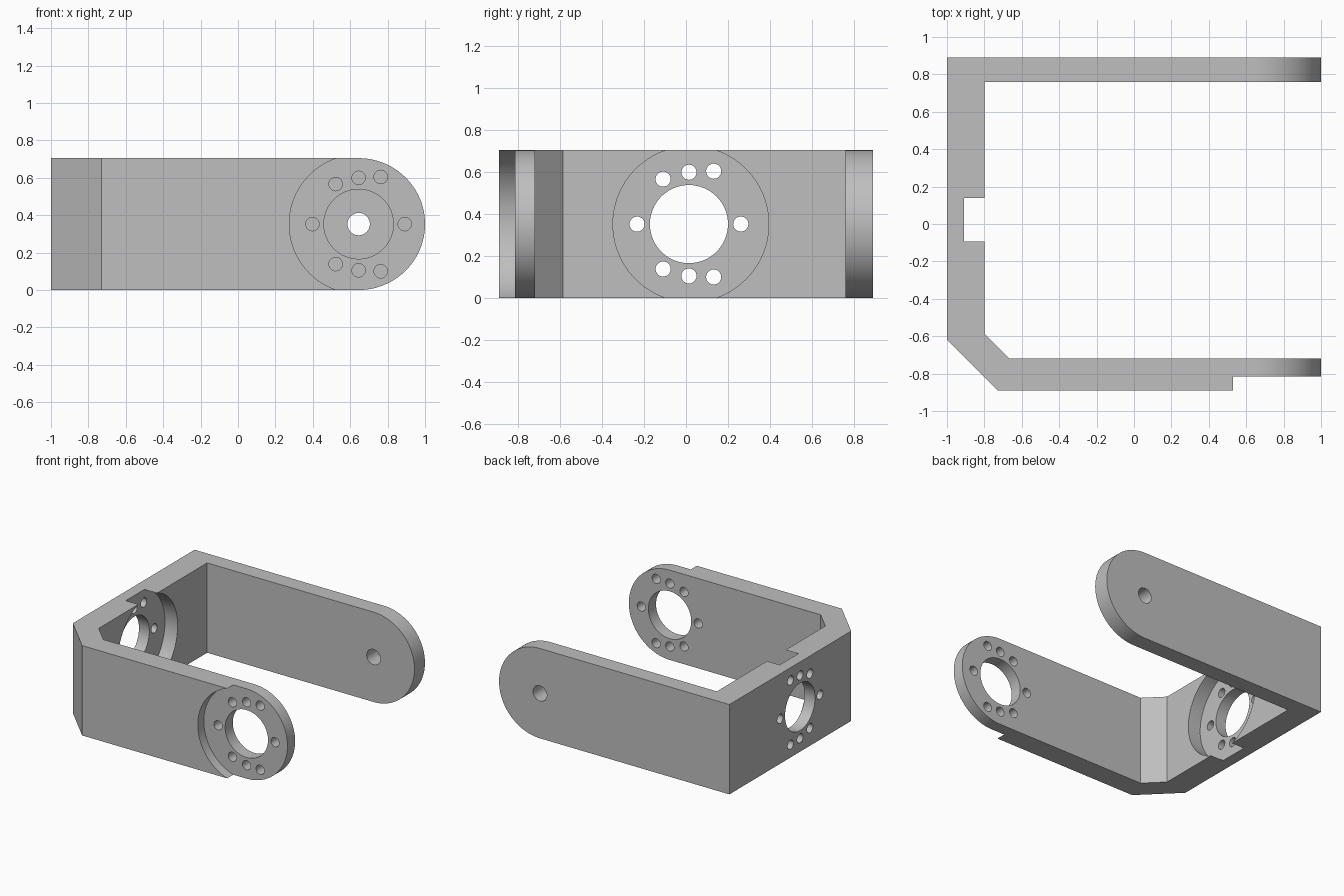
import bpy
import math
from mathutils import Vector

cube = bpy.data.objects.get("Cube")
if cube:
    bpy.data.objects.remove(cube, do_unlink=True)

HEIGHT = 0.705
MID = HEIGHT / 2
PIVOT_X = 0.645       # centre of the rounded arm ends
WALL_Y = 0.014        # centre of the side wall's hole pattern


def prism(name, points, direction):
    """Solid made by sweeping a flat outline along a vector."""
    n = len(points)
    start = [Vector(p) for p in points]
    verts = start + [p + Vector(direction) for p in start]
    faces = [list(range(n))[::-1], list(range(n, 2 * n))]
    faces += [[i, (i + 1) % n, n + (i + 1) % n, n + i] for i in range(n)]
    mesh = bpy.data.meshes.new(name)
    mesh.from_pydata(verts, [], faces)
    obj = bpy.data.objects.new(name, mesh)
    bpy.context.collection.objects.link(obj)
    # consistent outward normals
    bpy.context.view_layer.objects.active = obj
    bpy.ops.object.select_all(action='DESELECT')
    obj.select_set(True)
    bpy.ops.object.mode_set(mode='EDIT')
    bpy.ops.mesh.select_all(action='SELECT')
    bpy.ops.mesh.normals_make_consistent(inside=False)
    bpy.ops.object.mode_set(mode='OBJECT')
    return obj


def cylinder(axis, u, z, low, high, radius, sides=32):
    """Cylinder cutter along x or y, centred at u on the other axis."""
    ring = []
    for i in range(sides):
        a = math.tau * i / sides
        du, dz = radius * math.cos(a), radius * math.sin(a)
        ring.append((u + du, low, z + dz) if axis == 'y' else (low, u + du, z + dz))
    sweep = (0, high - low, 0) if axis == 'y' else (high - low, 0, 0)
    return prism("cutter", ring, sweep)


def boolean(obj, tool, operation='DIFFERENCE'):
    tool.hide_render = True
    mod = obj.modifiers.new("cut", 'BOOLEAN')
    mod.operation = operation
    mod.solver = 'EXACT'
    mod.object = tool
    bpy.context.view_layer.objects.active = obj
    bpy.ops.object.modifier_apply(modifier=mod.name)
    bpy.data.objects.remove(tool, do_unlink=True)


# Bent bracket strip, swept upwards
plan = [(-1, 0.89), (1.1, 0.89), (1.1, 0.76), (-0.8, 0.76), (-0.8, -0.585),
        (-0.665, -0.72), (1.1, -0.72), (1.1, -0.89), (-0.73, -0.89), (-1, -0.62)]
bracket = prism("bracket", [(x, y, -0.1) for x, y in plan], (0, 0, HEIGHT + 0.2))

# Trim to height with rounded arm ends
side = [(-1.2, -1, HEIGHT), (-1.2, -1, 0)]
for i in range(49):
    a = math.pi * (i / 48 - 0.5)
    side.append((PIVOT_X + (1 - PIVOT_X) * math.cos(a), -1, MID + MID * math.sin(a)))
boolean(bracket, prism("trim", side, (0, 2, 0)), 'INTERSECT')

# Round recesses: outside of the front arm, inside of the side wall
boolean(bracket, cylinder('y', PIVOT_X, MID, -1, -0.815, 0.371, 96))
boolean(bracket, cylinder('x', 0.023, MID, -0.91, -0.7, 0.371, 96))

# Large bores, with a small pivot hole in the back arm
boolean(bracket, cylinder('y', PIVOT_X, MID, -1, -0.6, 0.186, 64))
boolean(bracket, cylinder('x', WALL_Y, MID, -1.1, -0.7, 0.186, 64))
boolean(bracket, cylinder('y', PIVOT_X, MID, 0.7, 1, 0.06, 40))

# Screw holes around both bores
screws = [(-0.247, 0), (0.247, 0)]
for du, dz in [(-0.123, 0.214), (0, 0.247), (0.118, 0.252)]:
    screws += [(du, dz), (du, -dz)]
for du, dz in screws:
    boolean(bracket, cylinder('y', PIVOT_X + du, MID + dz, -1, -0.6, 0.036))
    boolean(bracket, cylinder('x', WALL_Y + du, MID + dz, -1.1, -0.7, 0.036))

# Plain grey material
grey = bpy.data.materials.new("grey")
grey.use_nodes = True
colour = (0.52, 0.52, 0.52, 1)
grey.diffuse_color = colour
grey.node_tree.nodes["Principled BSDF"].inputs["Base Color"].default_value = colour
bracket.data.materials.clear()
bracket.data.materials.append(grey)

bpy.ops.object.select_all(action='DESELECT')
bracket.select_set(True)
bpy.context.view_layer.objects.active = bracket
bpy.ops.object.shade_smooth_by_angle(angle=math.radians(30))
